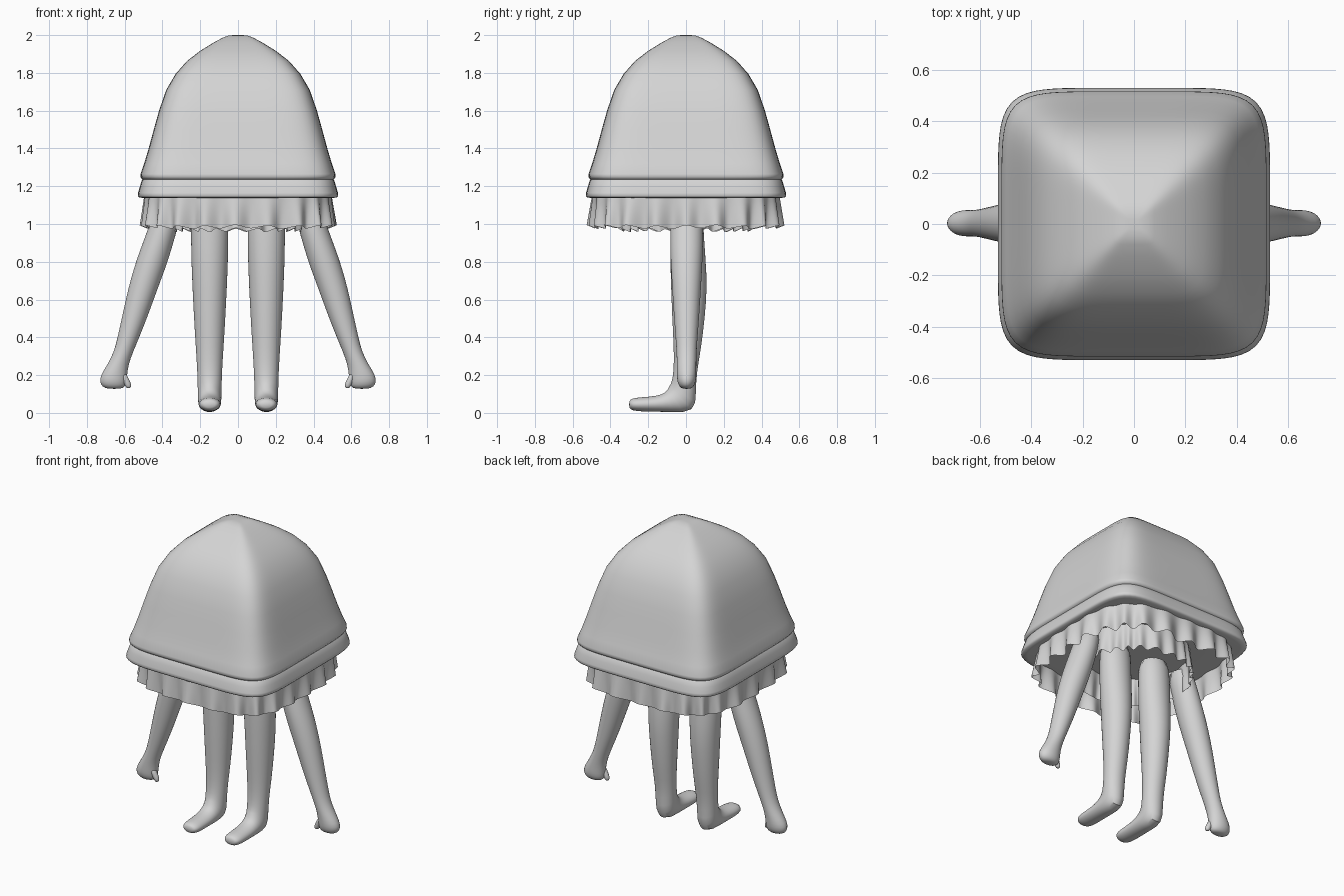
import bpy, bmesh, math
from mathutils import Vector

cube = bpy.data.objects.get("Cube")
if cube:
    bpy.data.objects.remove(cube, do_unlink=True)

grey = bpy.data.materials.new("light grey")
grey.use_nodes = True
colour = (0.66, 0.66, 0.66, 1)
grey.diffuse_color = colour
grey.node_tree.nodes["Principled BSDF"].inputs["Base Color"].default_value = colour


def loft(name, rings, caps=(True, True), subdiv=0, angle=60):
    """Skin a list of closed point rings into one smooth object."""
    bm = bmesh.new()
    loops = [[bm.verts.new(p) for p in ring] for ring in rings]
    n = len(loops[0])
    for a, b in zip(loops, loops[1:]):
        for i in range(n):
            j = (i + 1) % n
            bm.faces.new((a[i], a[j], b[j], b[i]))
    for cap, ring in zip(caps, (loops[0], loops[-1])):
        if cap:
            bm.faces.new(ring)
    bmesh.ops.recalc_face_normals(bm, faces=bm.faces)
    mesh = bpy.data.meshes.new(name)
    bm.to_mesh(mesh)
    bm.free()
    mesh.materials.append(grey)
    obj = bpy.data.objects.new(name, mesh)
    bpy.context.collection.objects.link(obj)
    if subdiv:
        mod = obj.modifiers.new("smooth", 'SUBSURF')
        mod.levels = mod.render_levels = subdiv
    bpy.ops.object.select_all(action='DESELECT')
    obj.select_set(True)
    bpy.context.view_layer.objects.active = obj
    bpy.ops.object.shade_smooth_by_angle(angle=math.radians(angle))


def square_radius(t, power):
    return (abs(math.cos(t)) ** power + abs(math.sin(t)) ** power) ** (-1 / power)


def square_ring(half, z, power=6.3, n=128):
    """Rounded square ring."""
    ring = []
    for i in range(n):
        t = 2 * math.pi * i / n
        r = half * square_radius(t, power)
        ring.append((r * math.cos(t), r * math.sin(t), z))
    return ring


def ruffle_ring(half, z, power, depth, waves, hem, n=384):
    """Rounded ring with slightly uneven pleats along each side."""
    ring = []
    for i in range(n):
        t = 2 * math.pi * i / n
        side = math.tan((t + math.pi / 4) % (math.pi / 2) - math.pi / 4)
        phase = math.pi * waves * (side + 1) + 0.6 * math.sin(3 * t)
        wave = math.cos(phase) + 0.3 * math.sin(7 * t)
        r = (half + depth * wave) * square_radius(t, power)
        ring.append((r * math.cos(t), r * math.sin(t), z + hem * wave))
    return ring


def limb_ring(x, y, z, hw, hd, tilt=0, n=20):
    """Oval ring, tipped forward by tilt degrees."""
    a = math.radians(tilt)
    back = Vector((0, math.cos(a), -math.sin(a)))
    c = Vector((x, y, z))
    return [c + Vector((hw * math.cos(t), 0, 0)) + back * (hd * math.sin(t))
            for t in (2 * math.pi * i / n for i in range(n))]


# Domed hood
dome = [(0.02, 2.0), (0.05, 1.998), (0.08, 1.987), (0.13, 1.96), (0.2, 1.917),
        (0.27, 1.863), (0.33, 1.795), (0.38, 1.71), (0.418, 1.6), (0.446, 1.5),
        (0.473, 1.4), (0.497, 1.32), (0.516, 1.265), (0.517, 1.25),
        (0.508, 1.237), (0.48, 1.23)]
loft("hood", [square_ring(h, z) for h, z in dome])

# Rim band under the hood
band = [(0.47, 1.245), (0.5, 1.242), (0.51, 1.23), (0.519, 1.2), (0.529, 1.165),
        (0.531, 1.15), (0.524, 1.14), (0.5, 1.138), (0.3, 1.14)]
loft("rim_band", [square_ring(h, z) for h, z in band])


# Pleated skirts: square outer layer and round inner layer
def skirt(name, top, bottom, z_hem, power, depth, waves):
    rings = []
    for k in range(7):
        f = k / 6
        rings.append(ruffle_ring(top + (bottom - top) * f, 1.145 + (z_hem - 1.145) * f,
                                 power, depth * (0.25 + 0.75 * f), waves, 0.008 * f))
    loft(name, rings, (False, False), angle=80)


skirt("outer_skirt", 0.492, 0.5, 0.984, 3.6, 0.02, 6)
skirt("inner_skirt", 0.33, 0.345, 0.968, 2, 0.012, 6)

# Leg and foot: x offset is shared, rings tip forward into the foot
leg = [(0.005, 1.15, 0.1, 0.085, 0), (0.005, 0.98, 0.1, 0.087, 0),
       (0.01, 0.82, 0.099, 0.095, 0), (0.017, 0.66, 0.092, 0.097, 0),
       (0.013, 0.5, 0.084, 0.087, 0), (0.008, 0.34, 0.074, 0.073, 0),
       (-0.004, 0.22, 0.066, 0.061, 5), (-0.012, 0.13, 0.064, 0.07, 22),
       (-0.02, 0.072, 0.063, 0.1, 45), (-0.09, 0.055, 0.061, 0.053, 75),
       (-0.16, 0.047, 0.059, 0.041, 88), (-0.24, 0.045, 0.06, 0.038, 90),
       (-0.285, 0.045, 0.053, 0.033, 90), (-0.302, 0.045, 0.03, 0.018, 90)]

# Arm and closed hand
arm = [(0.35, 1.15, 0.07, 0.08), (0.39, 1.0, 0.077, 0.087), (0.43, 0.88, 0.083, 0.088),
       (0.463, 0.78, 0.085, 0.084), (0.503, 0.66, 0.079, 0.077), (0.543, 0.52, 0.069, 0.068),
       (0.58, 0.4, 0.058, 0.059), (0.607, 0.32, 0.051, 0.053), (0.636, 0.255, 0.056, 0.052),
       (0.657, 0.2, 0.071, 0.052), (0.661, 0.165, 0.072, 0.05), (0.658, 0.138, 0.062, 0.038),
       (0.655, 0.127, 0.035, 0.02)]
thumb = [(0.612, 0.215, 0.018, 0.02), (0.6, 0.185, 0.02, 0.02), (0.587, 0.16, 0.02, 0.018),
         (0.58, 0.14, 0.017, 0.015), (0.58, 0.131, 0.008, 0.008)]

for side, s in (("left", 1), ("right", -1)):
    loft(side + "_leg", [limb_ring(s * 0.15, *p) for p in leg], subdiv=1)
    loft(side + "_arm", [limb_ring(s * x, 0.003, z, w, d) for x, z, w, d in arm], subdiv=1)
    loft(side + "_thumb", [limb_ring(s * x, -0.012, z, w, d, n=12) for x, z, w, d in thumb],
         subdiv=1)
